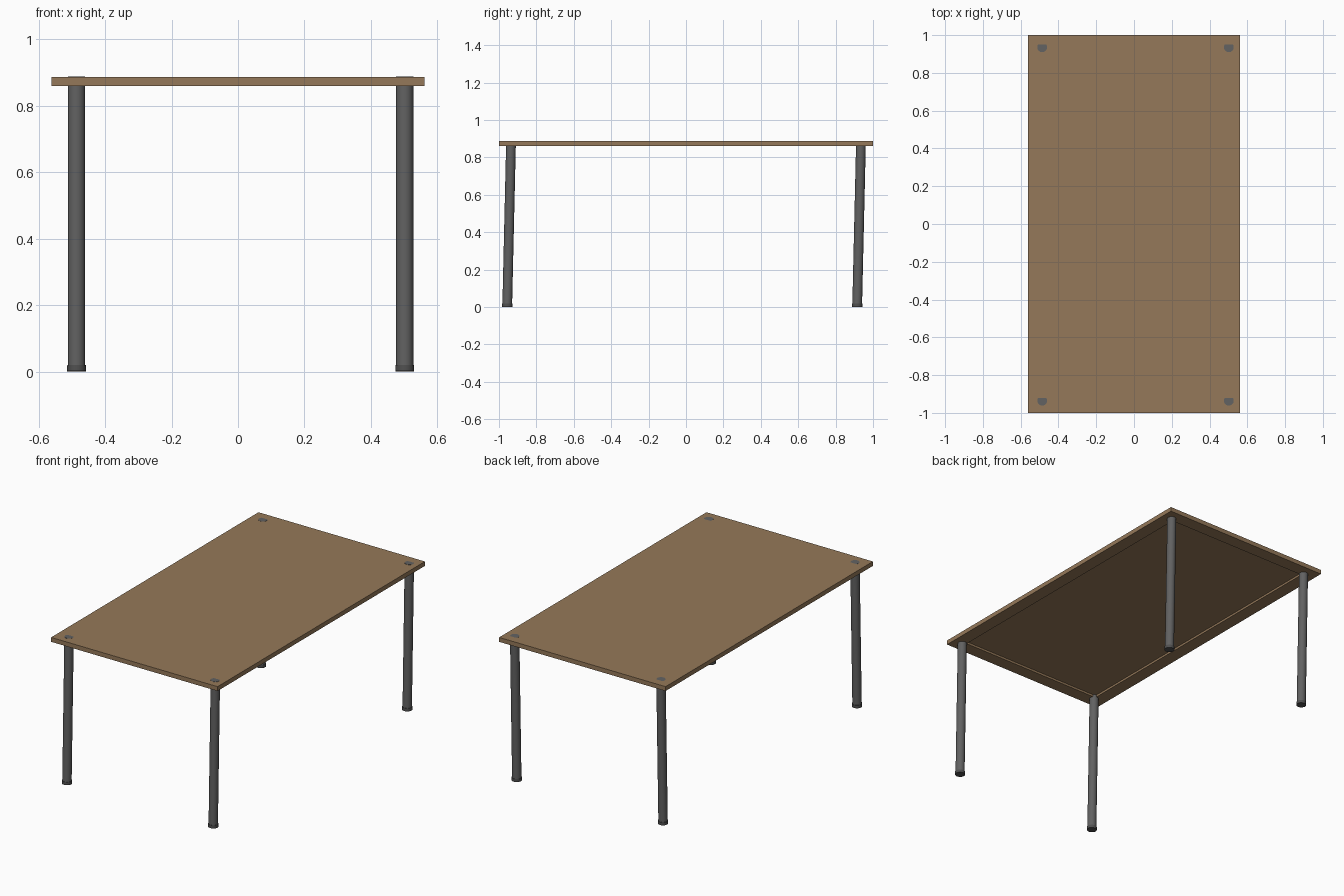
import bpy, bmesh, math
from mathutils import Matrix

if "Cube" in bpy.data.objects:
    bpy.data.objects.remove(bpy.data.objects["Cube"])

def material(name, color):
    m = bpy.data.materials.new(name)
    m.diffuse_color = (*color, 1)
    m.use_nodes = True
    m.node_tree.nodes["Principled BSDF"].inputs["Base Color"].default_value = m.diffuse_color
    return m

wood = material("wood", (0.30, 0.19, 0.10))
metal = material("dark_metal", (0.12, 0.12, 0.12))
rubber = material("dark_foot", (0.08, 0.08, 0.08))

def make_object(name, bm, mat):
    mesh = bpy.data.meshes.new(name)
    bm.to_mesh(mesh)
    bm.free()
    mesh.materials.append(mat)
    ob = bpy.data.objects.new(name, mesh)
    bpy.context.collection.objects.link(ob)
    return ob

# Tabletop: slab with a shallow recess underneath, leaving a flat rim
W, L, Z0, Z1 = 1.124, 2.0, 0.860, 0.887
RIM, RECESS = 0.08, 0.013
bm = bmesh.new()
bmesh.ops.create_cube(bm, size=1, matrix=Matrix.Translation((0, 0, (Z0 + Z1) / 2))
                      @ Matrix.Diagonal((W, L, Z1 - Z0, 1)))
bm.normal_update()
under = min(bm.faces, key=lambda f: f.normal.z)
bmesh.ops.inset_region(bm, faces=[under], thickness=RIM, use_even_offset=True)
inner = bmesh.ops.extrude_face_region(bm, geom=[under])
bmesh.ops.translate(bm, verts=[v for v in inner["geom"] if isinstance(v, bmesh.types.BMVert)],
                    vec=(0, 0, RECESS))
if under.is_valid:
    bm.faces.remove(under)
bmesh.ops.recalc_face_normals(bm, faces=bm.faces)
make_object("tabletop", bm, wood)

# Round legs and feet, all leaning slightly toward the back
LEAN = -math.atan(0.02 / 0.86)

def tube(name, x, y, r, z0, z1, mat):
    bm = bmesh.new()
    bmesh.ops.create_cone(bm, cap_ends=True, segments=32, radius1=r, radius2=r,
                          depth=z1 - z0, matrix=Matrix.Translation((0, 0, (z0 + z1) / 2)))
    ob = make_object(name, bm, mat)
    ob.location = (x, y, 0.0007)
    ob.rotation_euler.x = LEAN
    bpy.ops.object.select_all(action='DESELECT')
    ob.select_set(True)
    bpy.context.view_layer.objects.active = ob
    bpy.ops.object.shade_smooth_by_angle(angle=math.radians(40))

for side, x in (("left", -0.486), ("right", 0.502)):
    for end, y in (("front", -0.956), ("back", 0.915)):
        tube(f"{end}_{side}_leg", x, y, 0.026, 0.018, 0.8869, metal)
        tube(f"{end}_{side}_foot", x, y, 0.0285, 0.0, 0.018, rubber)
